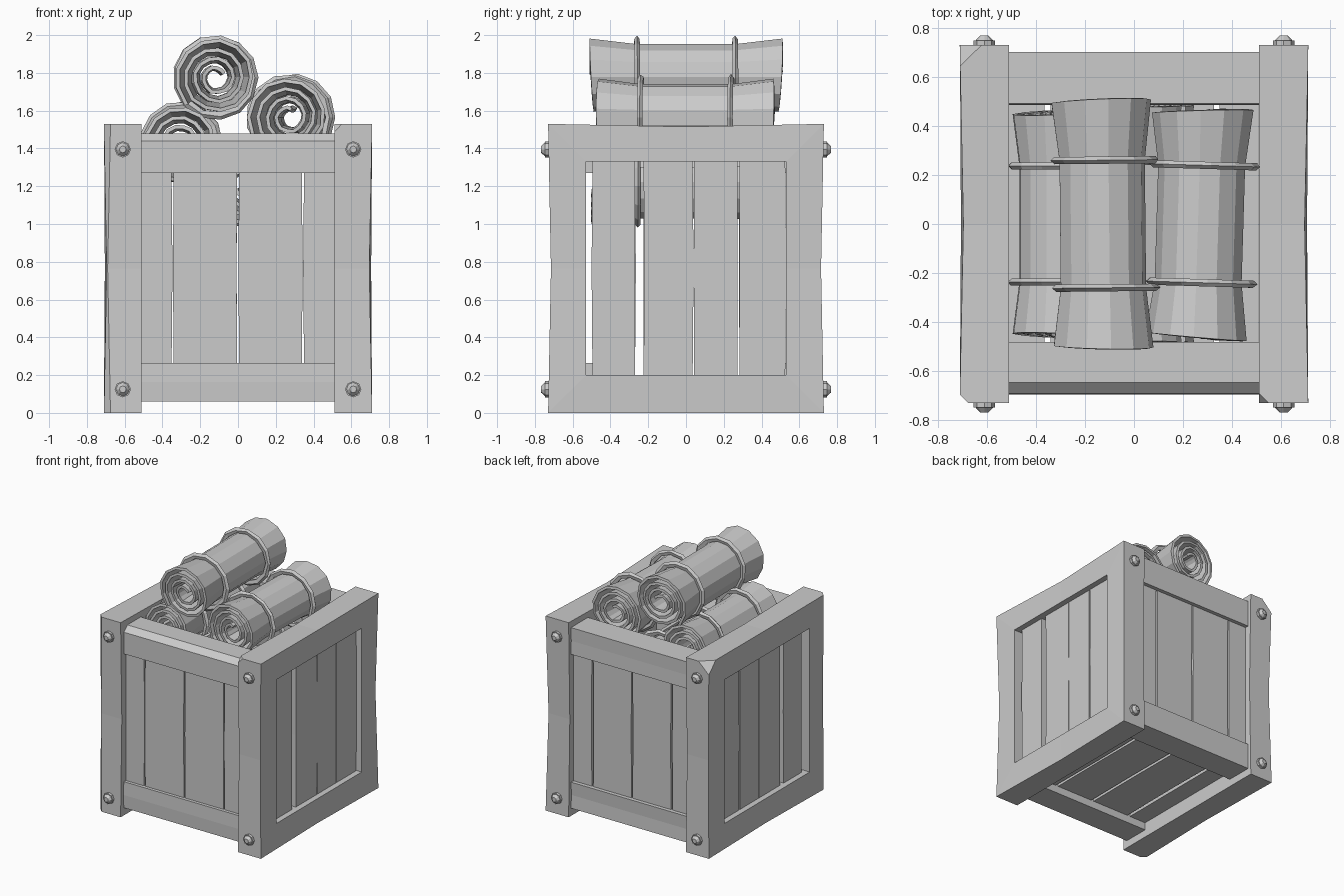
import bpy, bmesh, math, random
from mathutils import Vector, Matrix

random.seed(4)
old = bpy.data.objects.get("Cube")
if old:
    bpy.data.objects.remove(old, do_unlink=True)

grey = bpy.data.materials.new("plain_grey")
grey.use_nodes = True
grey.diffuse_color = (0.6, 0.6, 0.6, 1)
grey.node_tree.nodes["Principled BSDF"].inputs["Base Color"].default_value = (0.6, 0.6, 0.6, 1)


def finish(name, bm):
    bmesh.ops.recalc_face_normals(bm, faces=bm.faces)
    mesh = bpy.data.meshes.new(name)
    bm.to_mesh(mesh)
    bm.free()
    mesh.materials.append(grey)
    obj = bpy.data.objects.new(name, mesh)
    bpy.context.collection.objects.link(obj)
    return obj


def place(axis, a, b, d):
    """Point (a, b) in the plane across an axis, at depth d along it."""
    return {"x": (d, a, b), "y": (a, d, b), "z": (a, b, d)}[axis]


def prism(name, pts, axis, d0, d1):
    bm = bmesh.new()
    face = bm.faces.new([bm.verts.new(place(axis, a, b, d0)) for a, b in pts])
    out = bmesh.ops.extrude_face_region(bm, geom=[face])
    verts = [v for v in out["geom"] if isinstance(v, bmesh.types.BMVert)]
    bmesh.ops.translate(bm, verts=verts, vec=place(axis, 0, 0, d1 - d0))
    return finish(name, bm)


def slat(name, a0, a1, b0, b1, axis, d0, d1):
    """Board with slightly bowed long edges."""
    mid = (b0 + b1) / 2
    j = [random.uniform(-0.006, 0.006) for _ in range(2)]
    pts = [(a0, b0), (a1, b0), (a1 + j[0], mid), (a1, b1), (a0, b1), (a0 + j[1], mid)]
    prism(name, pts, axis, d0, d1)


def side_frame(name, s, chips):
    """Upright frame with sagging edges, and chips cut from its corners."""
    def loop(y, z0, z1, sag):
        m = (z0 + z1) / 2
        return [(-y, z0), (0, z0), (y, z0), (y - sag, m),
                (y, z1), (0, z1 - sag), (-y, z1), (-y + sag, m)]
    outer, inner = loop(0.73, 0, 1.53, 0.015), loop(0.53, 0.2, 1.33, 0)
    bm = bmesh.new()
    rings = []
    for pts, x in ((outer, 0.71), (inner, 0.705), (inner, 0.51), (outer, 0.51)):
        bow = 0.015 if (pts is outer and x > 0.6) else 0
        rings.append([bm.verts.new((s * (x - bow * (i % 2)), y, z))
                      for i, (y, z) in enumerate(pts)])
    for k in range(4):
        p, q = rings[k], rings[(k + 1) % 4]
        for i in range(8):
            n = (i + 1) % 8
            bm.faces.new((p[i], p[n], q[n], q[i]))
    for co, no in chips:
        bmesh.ops.bisect_plane(bm, geom=bm.verts[:] + bm.edges[:] + bm.faces[:],
                               plane_co=co, plane_no=no, clear_outer=True)
        bmesh.ops.holes_fill(bm, edges=[e for e in bm.edges if e.is_boundary], sides=0)
    finish(name, bm)


# Side frames with chipped corners
side_frame("left_frame", 1, [((0.55, -0.73, 1.53), (-1, -1, 0.9))])
side_frame("right_frame", -1, [((-0.71, 0.64, 1.53), (-1, 1, 1)),
                               ((-0.71, -0.695, 1.53), (-1, -1, 0.0))])

# Rails joining the frames; the front top rail has a worn edge
prism("front_top_rail", [(-0.48, 1.27), (-0.69, 1.27), (-0.69, 1.44),
                         (-0.645, 1.48), (-0.48, 1.48)], "x", -0.52, 0.52)
slat("back_top_rail", 0.49, 0.70, 1.27, 1.48, "x", -0.52, 0.52)
slat("front_bottom_rail", -0.69, -0.48, 0.06, 0.265, "x", -0.52, 0.52)
slat("back_bottom_rail", 0.49, 0.70, 0.06, 0.265, "x", -0.52, 0.52)

# Boards of the front, back and floor
cuts = [(-0.52, -0.352), (-0.34, -0.004), (0.006, 0.338), (0.35, 0.52)]
for i, (a, b) in enumerate(cuts):
    slat(f"front_slat_{i}", a, b, 0.2, 1.33, "y", -0.665, -0.61)
    slat(f"back_slat_{i}", a, b, 0.2, 1.33, "y", 0.61, 0.67)
    slat(f"floor_slat_{i}", a, b - 0.012, -0.6, 0.6, "z", 0.12, 0.17)

# Boards of the two sides
side_cuts = [(-0.495, -0.27), (-0.225, 0.035), (0.043, 0.272), (0.283, 0.525)]
for s, side in ((1, "left"), (-1, "right")):
    for i, (a, b) in enumerate(side_cuts):
        slat(f"{side}_slat_{i}", a, b, 0.18, 1.35, "x", s * 0.6, s * 0.66)

# Bolts on the corners
for x in (-0.61, 0.61):
    for z in (0.125, 1.395):
        for s in (-1, 1):
            bm = bmesh.new()
            for r0, r1, start, depth in ((0.043, 0.043, 0.715, 0.032), (0.036, 0.018, 0.747, 0.02)):
                mat = (Matrix.Translation((x, s * (start + depth / 2), z))
                       @ Matrix.Rotation(s * -math.pi / 2, 4, "X"))
                bmesh.ops.create_cone(bm, cap_ends=True, segments=8, radius1=r0,
                                      radius2=r1, depth=depth, matrix=mat)
            finish("bolt", bm)


def scroll(name, x, z, length, yaw, start, size=1.0):
    """Rolled sheet, pinched between its two ties, with flared ends."""
    spot = Matrix.Translation((x, 0, z)) @ Matrix.Rotation(yaw, 4, "Z")
    half, tie_y = length / 2, length * 0.26
    stations = [(-half, 1.0), (-tie_y, 0.85), (tie_y, 0.85), (half, 1.0)]
    turns, steps = 3.6, 13
    count = int(turns * steps)
    bm = bmesh.new()
    rows = []
    for i in range(count + 1):
        angle = start + 2 * math.pi * i / steps
        r = (0.045 + 0.165 * i / count + random.uniform(-0.003, 0.003)) * size
        rows.append([bm.verts.new((r * k * math.cos(angle),
                                   y + math.copysign(0.012, y) * math.sin(angle + start) * (k == 1),
                                   r * k * math.sin(angle))) for y, k in stations])
    for p, q in zip(rows, rows[1:]):
        for j in range(3):
            bm.faces.new((p[j], p[j + 1], q[j + 1], q[j]))
    sheet = finish(name, bm)
    sheet.matrix_world = spot
    thick = sheet.modifiers.new("paper", "SOLIDIFY")
    thick.thickness = 0.02
    thick.offset = 0
    for y in (-tie_y, tie_y):
        bpy.ops.mesh.primitive_torus_add(major_segments=13, minor_segments=5,
                                         major_radius=0.197 * size, minor_radius=0.022)
        tie = bpy.context.object
        tie.name = name + "_tie"
        tie.data.materials.append(grey)
        for v in tie.data.vertices:
            v.co.z *= 0.7
            v.co *= random.uniform(0.985, 1.015)
        tie.matrix_world = spot @ Matrix.Translation((0, y, 0)) @ Matrix.Rotation(math.pi / 2, 4, "X")


# Stack of scrolls resting in the crate
scroll("top_scroll", -0.12, 1.775, 1.0, 0.01, 0.5, 1.02)
scroll("left_scroll", 0.28, 1.565, 0.92, -0.03, 1.2, 1.05)
scroll("right_scroll", -0.3, 1.43, 0.91, 0.0, 2.4)
scroll("buried_scroll", 0.03, 1.2, 0.98, 0.0, 3.5)
